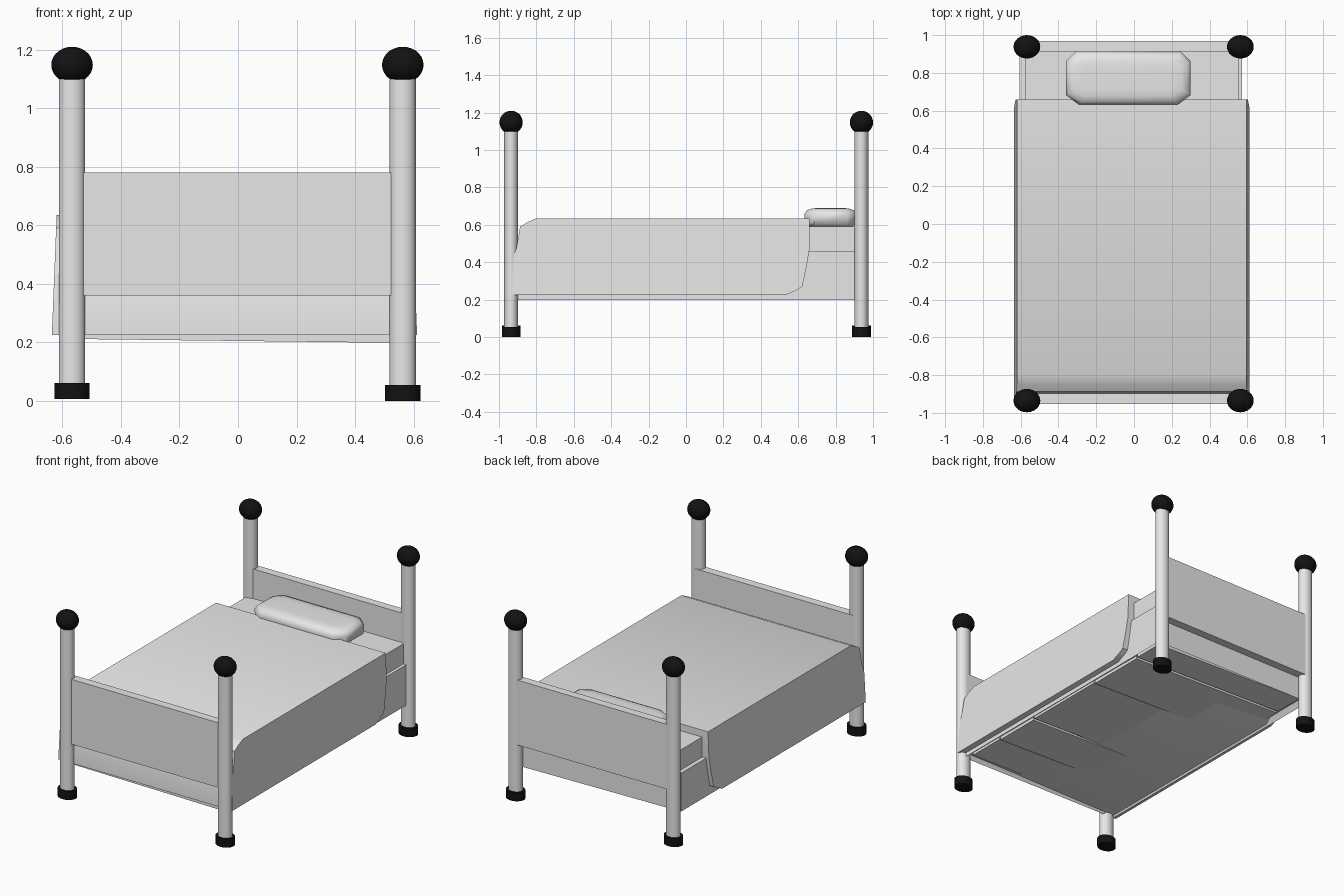
import bpy, bmesh
from math import cos, sin, pi, radians

cube = bpy.data.objects.get("Cube")
if cube:
    bpy.data.objects.remove(cube, do_unlink=True)


def material(name, rgb):
    m = bpy.data.materials.new(name)
    m.use_nodes = True
    m.diffuse_color = (*rgb, 1)
    m.node_tree.nodes["Principled BSDF"].inputs["Base Color"].default_value = (*rgb, 1)
    return m


GREY = material("light grey", (0.8, 0.8, 0.8))
BLACK = material("black", (0.006, 0.006, 0.006))


def finish(name, bm, mat, angle=35):
    bmesh.ops.recalc_face_normals(bm, faces=bm.faces)
    mesh = bpy.data.meshes.new(name)
    bm.to_mesh(mesh)
    bm.free()
    mesh.materials.append(mat)
    ob = bpy.data.objects.new(name, mesh)
    bpy.context.collection.objects.link(ob)
    bpy.ops.object.select_all(action="DESELECT")
    ob.select_set(True)
    bpy.context.view_layer.objects.active = ob
    bpy.ops.object.shade_smooth_by_angle(angle=radians(angle))
    return ob


def loft(name, rings, mat, angle=35):
    """Skin a stack of equal point rings and cap both ends."""
    bm = bmesh.new()
    rows = [[bm.verts.new(p) for p in ring] for ring in rings]
    n = len(rows[0])
    for a, b in zip(rows, rows[1:]):
        for i in range(n):
            j = (i + 1) % n
            bm.faces.new((a[i], a[j], b[j], b[i]))
    bm.faces.new(rows[0])
    bm.faces.new(rows[-1])
    return finish(name, bm, mat, angle)


def box_mesh(x0, x1, y0, y1, z0, z1):
    bm = bmesh.new()
    bmesh.ops.create_cube(bm, size=1)
    for v in bm.verts:
        v.co.x = x1 if v.co.x > 0 else x0
        v.co.y = y1 if v.co.y > 0 else y0
        v.co.z = z1 if v.co.z > 0 else z0
    return bm


def tube(name, cx, cy, rx, ry, z0, z1, mat):
    ring = [(cx + rx * cos(2 * pi * i / 24), cy + ry * sin(2 * pi * i / 24)) for i in range(24)]
    return loft(name, [[(x, y, z) for x, y in ring] for z in (z0, z1)], mat)


# Four posts, each with a ball on top and a foot cap below
for side, cx, lift in (("right", -0.567, 0.006), ("left", 0.563, 0)):
    for end, cy in (("front", -0.935), ("back", 0.938)):
        tag = f"{end}_{side}"
        tube(f"{tag}_post", cx, cy, 0.045, 0.037, 0.02, 1.12, GREY)
        tube(f"{tag}_foot", cx, cy, 0.06, 0.05, lift, lift + 0.055, BLACK)
        bm = bmesh.new()
        bmesh.ops.create_uvsphere(bm, u_segments=24, v_segments=14, radius=1)
        for v in bm.verts:
            v.co = (cx + v.co.x * 0.071, cy + v.co.y * 0.062, 1.148 + v.co.z * 0.062)
        finish(f"{tag}_ball", bm, BLACK)

# Boards between the posts
finish("footboard", box_mesh(-0.57, 0.56, -0.952, -0.897, 0.36, 0.78), GREY)
finish("headboard", box_mesh(-0.57, 0.56, 0.914, 0.968, 0.36, 0.78), GREY)

# Base frame, sagging slightly to one side, with a recessed underside
bm = box_mesh(-0.605, 0.573, -0.915, 0.915, 0.205, 0.46)
for v in bm.verts:
    if v.co.z < 0.3:
        v.co.z -= 0.012 * v.co.x
bm.normal_update()
under = min(bm.faces, key=lambda f: f.normal.z)
bmesh.ops.inset_individual(bm, faces=[under], thickness=0.03)
for v in under.verts:
    v.co.z += 0.035
finish("base_frame", bm, GREY)

# Bed slats in the recess, alternating in height
edges = (-0.88, -0.62, -0.3, 0.27, 0.67, 0.88)
for k, (y0, y1) in enumerate(zip(edges, edges[1:])):
    low = 0.222 if k % 2 else 0.228
    bm = box_mesh(-0.57, 0.54, y0 + 0.005, y1 - 0.005, low, low + 0.02)
    for v in bm.verts:
        v.co.z -= 0.03 * (v.co.x + 0.1)
    finish(f"slat_{k + 1}", bm, GREY)

# Mattress
finish("mattress", box_mesh(-0.577, 0.552, -0.88, 0.912, 0.45, 0.59), GREY)

# Blanket: side profile carried across the bed, flaring towards its hem
profile = [(-0.93, 0.225), (-0.925, 0.43), (-0.908, 0.47), (-0.887, 0.59), (-0.85, 0.613),
           (-0.80, 0.635), (0.66, 0.635), (0.66, 0.47), (0.645, 0.38), (0.622, 0.27),
           (0.59, 0.25), (0.535, 0.225)]
sides = []
for s in (-1, 1):
    sides.append([(-0.012 + s * (0.624 - 0.04 * max(0, z - 0.225)), y, z) for y, z in profile])
loft("blanket", sides, GREY, 30)

# Pillow: stacked chamfered outlines
outline = [(-0.33, 0.09), (-0.33, -0.09), (-0.26, -0.14), (0.26, -0.14),
           (0.33, -0.09), (0.33, 0.09), (0.28, 0.14), (-0.28, 0.14)]
levels = [(0.585, 0.03), (0.605, 0.004), (0.655, 0), (0.678, 0.014), (0.688, 0.045), (0.69, 0.08)]
rings = []
for z, inset in levels:
    fx, fy = 1 - inset / 0.33, 1 - inset / 0.14
    rings.append([(-0.03 + x * fx, 0.772 + y * fy, z) for x, y in outline])
loft("pillow", rings, GREY, 50)
